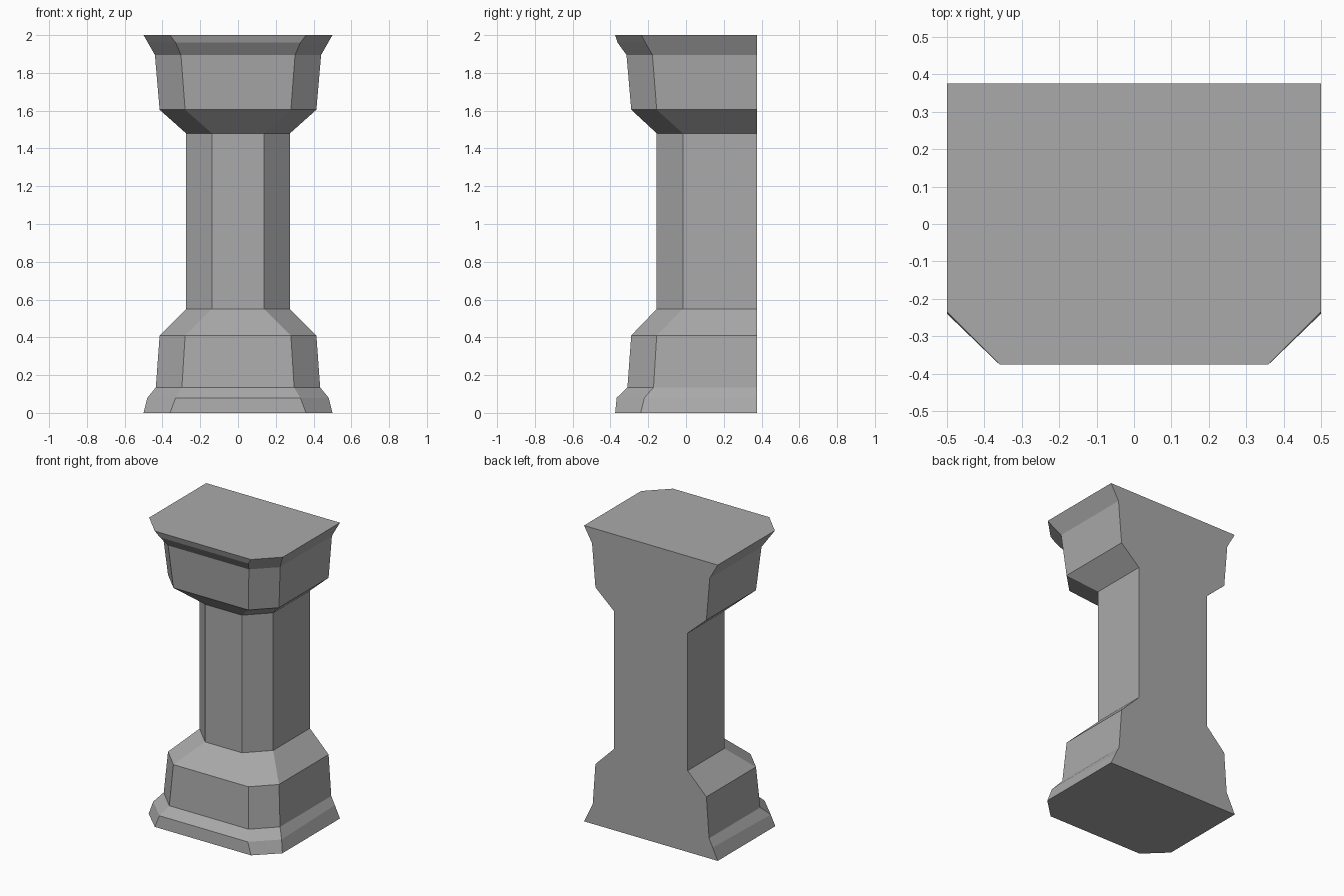
import bpy
import bmesh

cube = bpy.data.objects.get("Cube")
if cube:
    bpy.data.objects.remove(cube, do_unlink=True)

stone = bpy.data.materials.new("grey stone")
stone.use_nodes = True
colour = (0.4, 0.4, 0.4, 1)
stone.diffuse_color = colour
stone.node_tree.nodes["Principled BSDF"].inputs["Base Color"].default_value = colour

BACK = 0.375


def ring(bm, z, side, front, flat, corner, back_side=None):
    """Half-octagon section: flat back, two chamfered front corners."""
    back = back_side or side
    half = [(back, BACK), (side, corner), (flat, front)]
    points = [(-x, y) for x, y in half] + half[::-1]
    return [bm.verts.new((x, y, z)) for x, y in points]


def pillar_part(name, sections):
    """Loft a stack of sections, closing both ends."""
    bm = bmesh.new()
    rings = [ring(bm, *s) for s in sections]
    for low, high in zip(rings, rings[1:]):
        for i in range(len(low)):
            j = (i + 1) % len(low)
            bm.faces.new((low[i], low[j], high[j], high[i]))
    bm.faces.new(rings[0][::-1])
    bm.faces.new(rings[-1])
    bmesh.ops.recalc_face_normals(bm, faces=bm.faces)
    mesh = bpy.data.meshes.new(name)
    bm.to_mesh(mesh)
    bm.free()
    mesh.materials.append(stone)
    obj = bpy.data.objects.new(name, mesh)
    bpy.context.collection.objects.link(obj)
    return obj


# One continuous solid: stepped base, chamfered shaft, flared capital
base = [
    (0.0, 0.5, -0.375, 0.36, -0.24),
    (0.08, 0.48, -0.367, 0.33, -0.22, 0.462),
    (0.135, 0.435, -0.31, 0.297, -0.172),
    (0.41, 0.415, -0.29, 0.28, -0.155),
]
shaft = [(z, 0.275, -0.155, 0.138, -0.017) for z in (0.55, 1.48)]
capital = [
    (1.605, 0.415, -0.29, 0.28, -0.155),
    (1.895, 0.44, -0.315, 0.302, -0.178),
    (1.96, 0.477, -0.362, 0.33, -0.215),
    (2.0, 0.5, -0.375, 0.36, -0.235),
]
pillar_part("half_pillar", base + shaft + capital)
